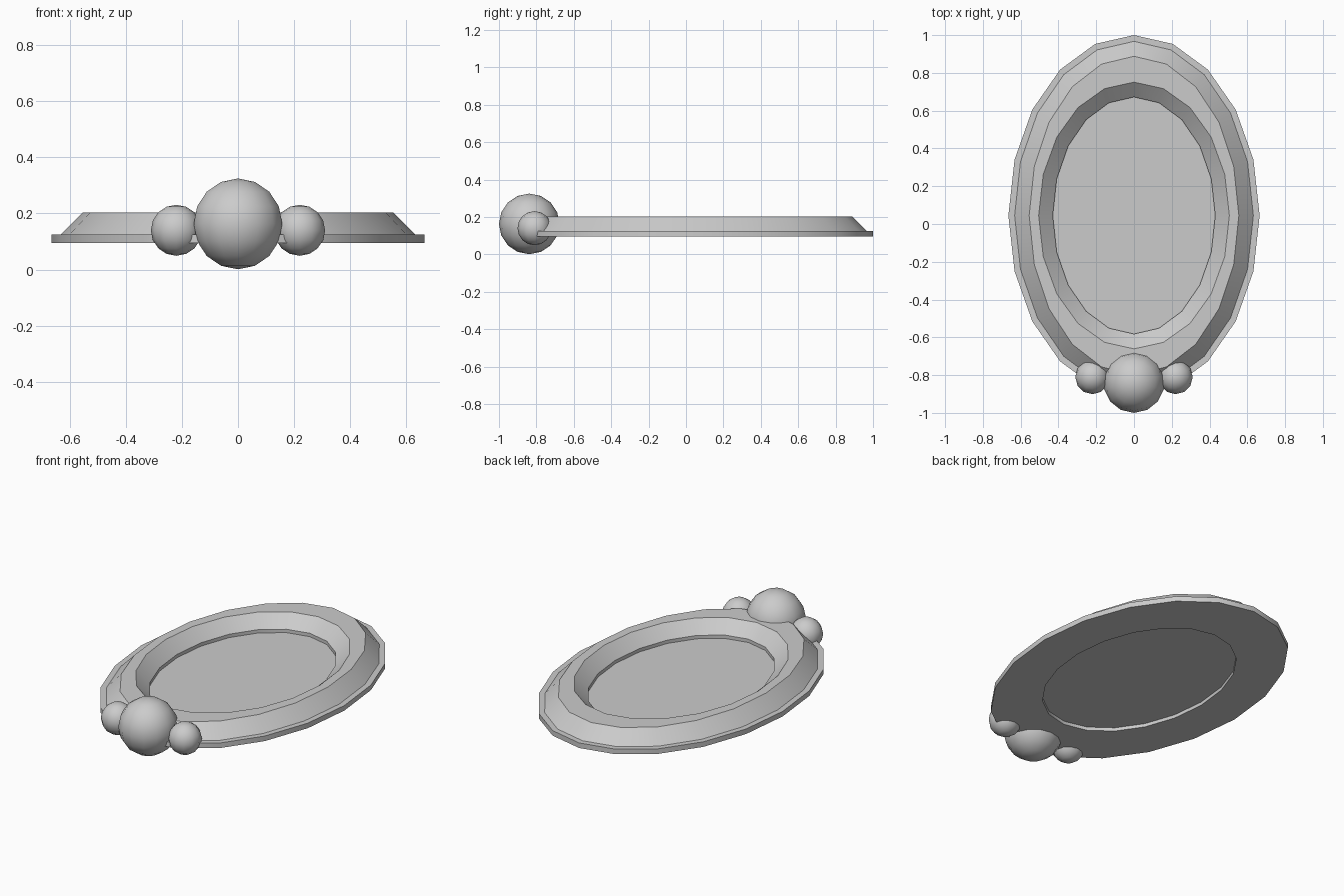
import bpy, bmesh
from math import sin, cos, pi, radians

if "Cube" in bpy.data.objects:
    bpy.data.objects.remove(bpy.data.objects["Cube"])

SEG = 20
CY = 0.045  # centre of the oval along y


def finish(name, bm):
    bmesh.ops.recalc_face_normals(bm, faces=bm.faces[:])
    mesh = bpy.data.meshes.new(name)
    bm.to_mesh(mesh)
    bm.free()
    ob = bpy.data.objects.new(name, mesh)
    bpy.context.collection.objects.link(ob)
    bpy.ops.object.select_all(action='DESELECT')
    ob.select_set(True)
    bpy.context.view_layer.objects.active = ob
    bpy.ops.object.shade_smooth_by_angle(angle=radians(30))
    return ob


def oval(bm, rx, ry, z):
    return [bm.verts.new((rx * sin(2 * pi * i / SEG), CY + ry * cos(2 * pi * i / SEG), z))
            for i in range(SEG)]


# Oval frame: closed cross-section (rx, ry, z) swept around the oval
profile = [(0.665, 0.955, 0.095), (0.665, 0.955, 0.125), (0.632, 0.922, 0.125),
           (0.555, 0.843, 0.203), (0.505, 0.706, 0.203), (0.43, 0.627, 0.135),
           (0.43, 0.627, 0.095)]
bm = bmesh.new()
loops = [oval(bm, *p) for p in profile]
for k, a in enumerate(loops):
    b = loops[(k + 1) % len(loops)]
    for i in range(SEG):
        j = (i + 1) % SEG
        bm.faces.new((a[i], a[j], b[j], b[i]))
finish("oval_frame", bm)

# Flat panel set inside the frame
bm = bmesh.new()
bm.faces.new(oval(bm, 0.43, 0.627, 0.115))
panel = finish("inner_panel", bm)
if panel.data.polygons[0].normal.z < 0:
    panel.data.flip_normals()


# Three round beads at the front end
def bead(name, loc, r, seg):
    bm = bmesh.new()
    bmesh.ops.create_uvsphere(bm, u_segments=seg, v_segments=8, radius=r)
    finish(name, bm).location = loc


bead("centre_bead", (0, -0.838, 0.163), 0.162, 14)
for side, s in (("left", -1), ("right", 1)):
    bead(side + "_bead", (s * 0.22, -0.81, 0.14), 0.091, 12)
